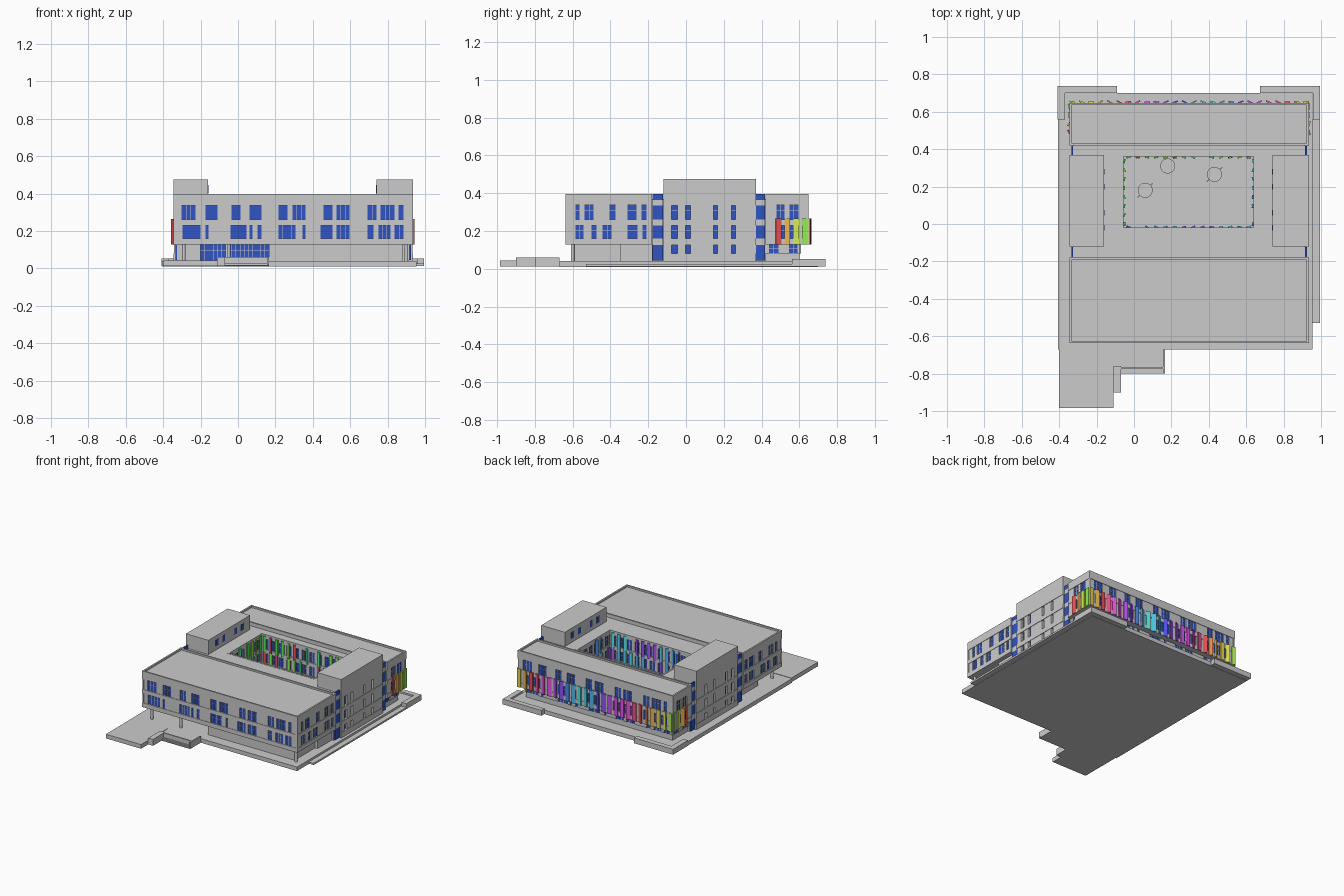
import bpy, bmesh, math, random, colorsys
from mathutils import Matrix, Vector

if "Cube" in bpy.data.objects:
    bpy.data.objects.remove(bpy.data.objects["Cube"])

random.seed(4)
parts = {}
mats = {}


def material(name, rgb):
    if name not in mats:
        m = bpy.data.materials.new(name)
        m.diffuse_color = (*rgb, 1)
        m.use_nodes = True
        m.node_tree.nodes["Principled BSDF"].inputs["Base Color"].default_value = m.diffuse_color
        mats[name] = m
    return mats[name]


BLUE = material("window_blue", (0.03, 0.09, 0.55))


def box(part, x0, x1, y0, y1, z0, z1, mat=None, yaw=0):
    """Add a box to the named part."""
    bm, _ = parts.setdefault(part, (bmesh.new(), mat))
    m = (Matrix.Translation(((x0 + x1) / 2, (y0 + y1) / 2, (z0 + z1) / 2))
         @ Matrix.Rotation(yaw, 4, 'Z')
         @ Matrix.Diagonal((x1 - x0, y1 - y0, z1 - z0, 1)))
    bmesh.ops.create_cube(bm, size=1, matrix=m)


def ring(part, x0, x1, y0, y1, z0, z1, t):
    """Rectangular ring of four walls with thickness t."""
    box(part, x0, x1, y0, y0 + t, z0, z1)
    box(part, x0, x1, y1 - t, y1, z0, z1)
    box(part, x0, x0 + t, y0 + t, y1 - t, z0, z1)
    box(part, x1 - t, x1, y0 + t, y1 - t, z0, z1)


def wall_box(part, axis, p, s, u0, u1, d0, d1, z0, z1, mat=None):
    """Box on a wall plane: u along the wall, d outward from plane p."""
    a, b = sorted((p + s * d0, p + s * d1))
    if axis == 'x':
        box(part, u0, u1, a, b, z0, z1, mat)
    else:
        box(part, a, b, u0, u1, z0, z1, mat)


def facade(axis, p, s, u0, u1, z0, z1, wins, depth=0.012):
    """Window strip: glass panes and mullions between solid piers."""
    last = u0
    for a, b in sorted(wins):
        wall_box("facade_piers", axis, p, s, last, a, -depth, -0.003, z0, z1)
        wall_box("window_glass", axis, p, s, a, b, -depth, -depth + 0.003, z0, z1, BLUE)
        n = max(1, round((b - a) / 0.022))
        for i in range(1, n):
            c = a + (b - a) * i / n
            wall_box("window_mullions", axis, p, s, c - .0012, c + .0012, -depth, -depth + .006, z0, z1)
        zm = z0 + (z1 - z0) * 0.6
        wall_box("window_mullions", axis, p, s, a, b, -depth, -depth + .005, zm - .001, zm + .001)
        last = b
    wall_box("facade_piers", axis, p, s, last, u1, -depth, -0.003, z0, z1)


def fin(x, y, z0, z1, hue, along_x=True, w=0.03):
    k = round((hue % 1) * 24) % 24
    mat = material("fin_colour_%d" % k, colorsys.hsv_to_rgb(k / 24, 0.9, 0.85))
    yaw = random.uniform(-0.6, 0.6) + (0 if along_x else math.pi / 2)
    box("coloured_fins_%d" % k, x - w / 2, x + w / 2, y - .004, y + .004, z0, z1, mat, yaw)


X0, X1 = -0.345, 0.935
ROWS = ((0.16, 0.23), (0.26, 0.337))

# Ground plate, terrace, steps and side ramps
box("ground_plate", -0.405, 0.955, -0.67, 0.70, 0.01, 0.04)
box("front_terrace", -0.40, -0.11, -0.985, -0.67, 0.012, 0.043)
box("entrance_landing", -0.11, 0.165, -0.76, -0.67, 0.012, 0.04)
for i in range(3):
    box("entrance_steps", -0.07, 0.165, -0.76 - .013 * (i + 1), -0.76 - .013 * i, 0.012, 0.035 - .008 * i)
box("stair_wall", -0.11, -0.07, -0.90, -0.76, 0.012, 0.06)
box("stair_wall", -0.07, 0.165, -0.775, -0.765, 0.02, 0.06)
box("stair_wall", 0.155, 0.165, -0.80, -0.67, 0.02, 0.06)
box("side_path", 0.955, 0.995, -0.53, 0.56, 0.012, 0.025)
for a, b, c, d in ((-0.41, -0.09, -0.41, -0.37), (0.675, 0.995, 0.957, 0.995)):
    box("rear_corner_plinth", a, b, 0.70, 0.738, 0.012, 0.052)
    box("rear_corner_plinth", c, d, 0.56, 0.70, 0.012, 0.052)

# Front and rear office blocks: core, floor bands, roof and parapet
for name, y0, y1 in (("front_block", -0.637, -0.18), ("rear_block", 0.42, 0.648)):
    box(name + "_core", X0 + .012, X1 - .012, y0 + .012, y1 - .012, 0.13, 0.34)
    for z0, z1 in ((0.128, 0.16), (0.23, 0.26), (0.337, 0.385)):
        box(name + "_bands", X0, X1, y0, y1, z0, z1)
    ring(name + "_parapet", X0, X1, y0, y1, 0.385, 0.397, 0.012)

# Long facade windows, measured along x
px = lambda o, c, l: [((a - o) / c, (b - o) / c) for a, b in l]
LOWER = px(238.5, 187, [(183, 201), (206, 209), (231, 247), (250, 253), (258, 262), (279, 296),
                        (303, 306), (321, 333), (337, 350), (368, 374), (379, 391), (395, 404)])
UPPER = px(238.5, 187, [(182, 196), (206, 218), (232, 241), (250, 262), (279, 288), (293, 306),
                        (324, 333), (337, 350), (368, 377), (381, 395), (399, 404)])
flip = lambda l: [(X0 + X1 - b, X0 + X1 - a) for a, b in l]
for (z0, z1), w in zip(ROWS, (LOWER, UPPER)):
    facade('x', -0.637, -1, X0, X1, z0, z1, w)
    facade('x', 0.648, 1, X0, X1, z0, z1, flip(w))

# End facade windows, measured along y, both sides
SIDE = (px(686.5, 189, [(576, 584), (592, 597), (603, 612), (628, 638), (643, 647),
                        (777, 785), (790, 799)]),
        px(686.5, 189, [(576, 580), (585, 594), (610, 616), (628, 637), (642, 647),
                        (777, 785), (790, 799)]))
for p, s in ((X0, -1), (X1, 1)):
    for (z0, z1), w in zip(ROWS, SIDE):
        facade('y', p, s, -0.637, -0.18, z0, z1, [i for i in w if i[0] < 0])
        facade('y', p, s, 0.42, 0.648, z0, z1, [i for i in w if i[0] > 0])

# Recessed ground floor, columns and glazed entrance
box("ground_floor_wall", 0.165, 0.88, -0.59, -0.35, 0.04, 0.13)
box("ground_floor_wall", -0.28, 0.90, -0.35, -0.18, 0.04, 0.13)
box("ground_floor_wall", -0.28, -0.20, -0.45, -0.35, 0.04, 0.13)
facade('x', -0.40, -1, -0.20, 0.165, 0.043, 0.128, [(-0.20, -0.065), (-0.055, 0.165)])
for x in (-0.29, -0.05, 0.90):
    bm, _ = parts.setdefault("entrance_columns", (bmesh.new(), None))
    bmesh.ops.create_cone(bm, segments=12, radius1=.01, radius2=.01, depth=.09, cap_ends=True,
                          matrix=Matrix.Translation((x, -0.60, 0.085)))
box("rear_ground_wall", -0.31, 0.90, 0.42, 0.60, 0.04, 0.13)
facade('x', 0.612, 1, -0.31, 0.90, 0.08, 0.128, flip(LOWER))
for p, s in ((-0.322, -1), (0.912, 1)):
    facade('y', p, s, 0.42, 0.60, 0.08, 0.128, [(0.44, 0.49), (0.545, 0.59)])

# Courtyard ring joining the blocks, with glazed link ends
CX0, CX1, CY0, CY1 = -0.055, 0.64, -0.02, 0.36
box("courtyard_ring", -0.325, 0.915, -0.18, CY0 - .012, 0.04, 0.37)
box("courtyard_ring", -0.325, 0.915, CY1 + .012, 0.42, 0.04, 0.37)
box("courtyard_ring", -0.325, CX0 - .012, CY0 - .012, CY1 + .012, 0.04, 0.37)
box("courtyard_ring", CX1 + .012, 0.915, CY0 - .012, CY1 + .012, 0.04, 0.37)
for y0, y1 in ((-0.178, -0.122), (0.368, 0.418)):
    for x0, x1 in ((-0.335, -0.325), (0.915, 0.925)):
        for z0, z1 in ((0.045, 0.125), (0.16, 0.23), (0.26, 0.335), (0.365, 0.397)):
            box("link_glazing", x0, x1, y0, y1, z0, z1, BLUE)
        for z0, z1 in ((0.125, 0.16), (0.23, 0.26), (0.335, 0.365)):
            box("link_bands", x0, x1, y0, y1, z0, z1)

# Side stair towers with slit windows
TW = px(686.5, 189, [(672, 678), (686, 691), (714, 718), (732, 736)])
for x0, x1, p, s, q in ((X0, -0.16, X0, -1, -0.16), (0.74, X1, X1, 1, 0.74)):
    box("stair_tower", x0 + .01, x1, -0.12, 0.37, 0.36, 0.476) if s < 0 else \
        box("stair_tower", x0, x1 - .01, -0.12, 0.37, 0.36, 0.476)
    for z0, z1 in ((0.04, 0.08), (0.125, 0.16), (0.23, 0.26), (0.335, 0.476)):
        wall_box("tower_bands", 'y', p, s, -0.12, 0.37, -0.03, 0, z0, z1)
    for z0, z1 in ((0.08, 0.125),) + ROWS:
        facade('y', p, s, -0.12, 0.37, z0, z1, TW, 0.022)
    for y in (-0.02, 0.06, 0.2, 0.28):
        wall_box("tower_slit_windows", 'y', q, -s, y - .015, y + .015, 0, 0.002, 0.40, 0.445, BLUE)

# Courtyard walls: bands, windows and fins
ring_zs = ((0.04, 0.06), (0.125, 0.16), (0.23, 0.26), (0.337, 0.372))
for z0, z1 in ring_zs:
    ring("courtyard_bands", CX0 - .012, CX1 + .012, CY0 - .012, CY1 + .012, z0, z1, 0.012)


def even(a, b, n, f):
    step = (b - a) / n
    return [(a + step * (i + .5 - f / 2), a + step * (i + .5 + f / 2)) for i in range(n)]


for z0, z1 in ((0.06, 0.125),) + ROWS:
    for axis, p, s, a, b, n in (('x', CY0, 1, CX0, CX1, 11), ('x', CY1, -1, CX0, CX1, 11),
                                ('y', CX0, 1, CY0, CY1, 6), ('y', CX1, -1, CY0, CY1, 6)):
        facade(axis, p, s, a, b, z0, z1, even(a, b, n, 0.6))
for z0, z1 in ((0.135, 0.25), (0.245, 0.36)):
    for i in range(14):
        x = CX0 + .025 + i * .0495
        if random.random() < .75:
            fin(x, CY1 - .004, z0, z1, random.choice((0, .33, .3, .36, .95)), True, .022)
        if random.random() < .75:
            fin(x, CY0 + .004, z0, z1, random.uniform(.5, .8), True, .022)
    for i in range(8):
        y = CY0 + .02 + i * .048
        if random.random() < .7:
            fin(CX0 + .004, y, z0, z1, random.uniform(.28, .38), False, .022)
        if random.random() < .7:
            fin(CX1 - .004, y, z0, z1, random.uniform(.5, .72), False, .022)

# Rainbow fins wrapping the rear block
for i in range(26):
    x = X0 + .015 + i * .05
    fin(x, 0.652, 0.128, 0.265, 0.5 + 0.75 * abs(x - 0.42) / (0.765 if x < 0.42 else 0.6))
for i in range(4):
    y = 0.49 + i * .046
    for x in (X0 - .002, X1 + .002):
        fin(x, y, 0.128, 0.265, 0.0 + i * .1, False)

# Courtyard round planters, each crossed by a bench
for x, y in ((0.06, 0.18), (0.18, 0.31), (0.43, 0.265)):
    bm, _ = parts.setdefault("courtyard_planters", (bmesh.new(), None))
    bmesh.ops.create_cone(bm, segments=24, radius1=.04, radius2=.04, depth=.02, cap_ends=True,
                          matrix=Matrix.Translation((x, y, 0.05)))
    if y < .3:
        box("courtyard_benches", x - .055, x + .055, y - .003, y + .003, 0.06, 0.066, None, 0.75)

# Turn the collected parts into objects
for name, (bm, mat) in parts.items():
    me = bpy.data.meshes.new(name)
    bm.to_mesh(me)
    bm.free()
    if mat:
        me.materials.append(mat)
    bpy.context.collection.objects.link(bpy.data.objects.new(name, me))
